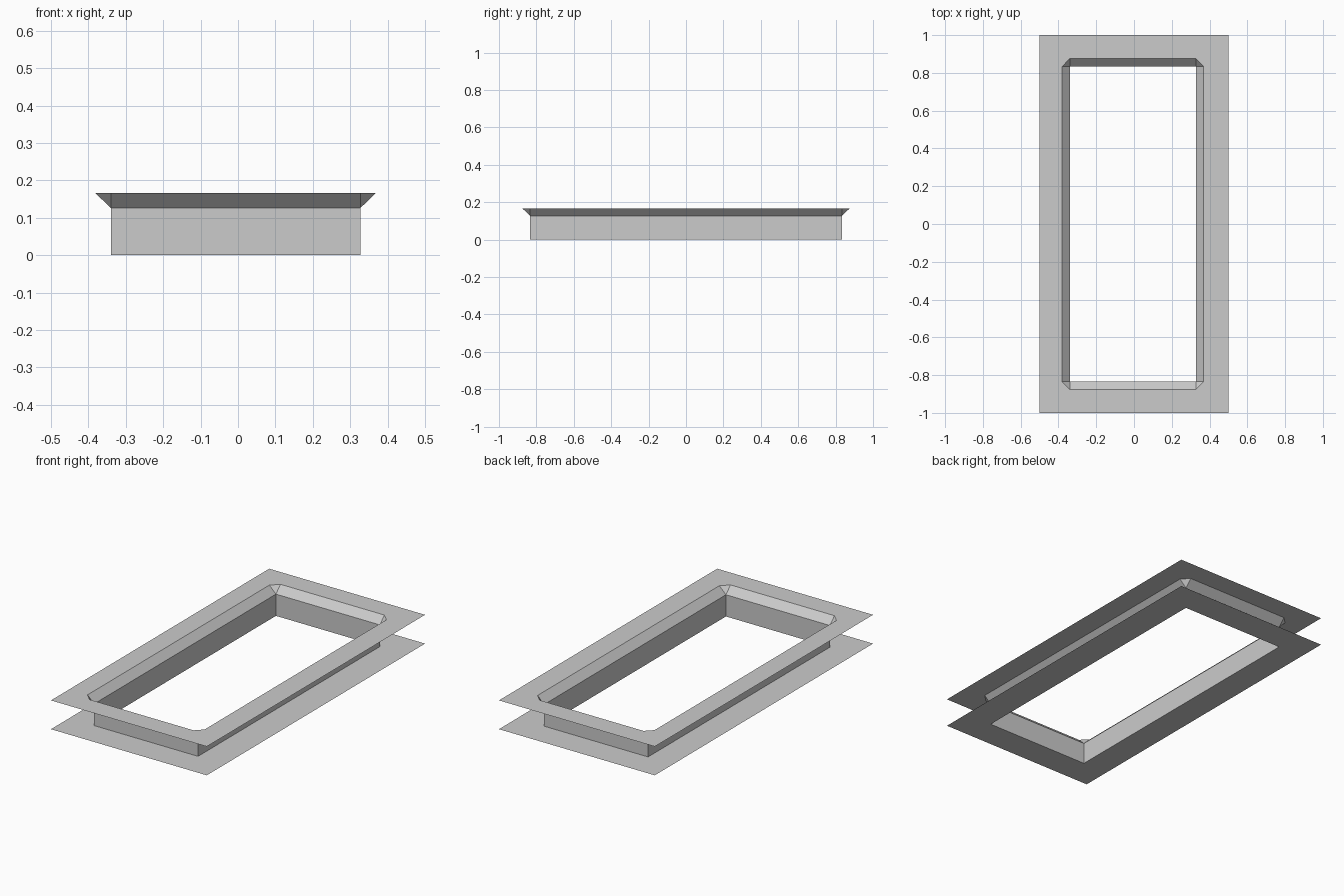
import bpy
import bmesh

cube = bpy.data.objects.get("Cube")
if cube:
    bpy.data.objects.remove(cube, do_unlink=True)

grey = bpy.data.materials.new("plain grey")
grey.use_nodes = True
colour = (0.6, 0.6, 0.6, 1)
grey.diffuse_color = colour
grey.node_tree.nodes["Principled BSDF"].inputs["Base Color"].default_value = colour


def ring(left, right, y, z, cut_x=0, cut_y=0):
    """Rectangle of eight points, with corners cut off when a cut is given."""
    a, b, c = left + cut_x, right - cut_x, y - cut_y
    return [(x, v, z) for x, v in (
        (a, -y), (b, -y), (right, -c), (right, c),
        (b, y), (a, y), (left, c), (left, -c))]


def band(name, first, second):
    """Flat-faced sheet joining two rings; doubled corner points are merged."""
    bm = bmesh.new()
    one = [bm.verts.new(p) for p in first]
    two = [bm.verts.new(p) for p in second]
    for i in range(len(one)):
        j = (i + 1) % len(one)
        bm.faces.new((one[i], one[j], two[j], two[i]))
    bmesh.ops.remove_doubles(bm, verts=bm.verts[:], dist=0.0001)
    mesh = bpy.data.meshes.new(name)
    bm.to_mesh(mesh)
    bm.free()
    mesh.materials.append(grey)
    bpy.context.collection.objects.link(bpy.data.objects.new(name, mesh))


LEFT, RIGHT, HALF_LENGTH = -0.34, 0.327, 0.833
WALL_TOP, TOP, FLARE = 0.126, 0.167, 0.042

wall_foot = ring(LEFT, RIGHT, HALF_LENGTH, 0)
wall_head = ring(LEFT, RIGHT, HALF_LENGTH, WALL_TOP)
lip_edge = ring(LEFT - FLARE, RIGHT + FLARE, HALF_LENGTH + FLARE, TOP, FLARE, FLARE)

# Flat lower frame, upright wall, flared lip and flat upper frame
band("lower_flange", ring(-0.5, 0.5, 1, 0), wall_foot)
band("opening_wall", wall_foot, wall_head)
band("flared_lip", wall_head, lip_edge)
band("upper_flange", lip_edge, ring(-0.5, 0.5, 1, TOP))
